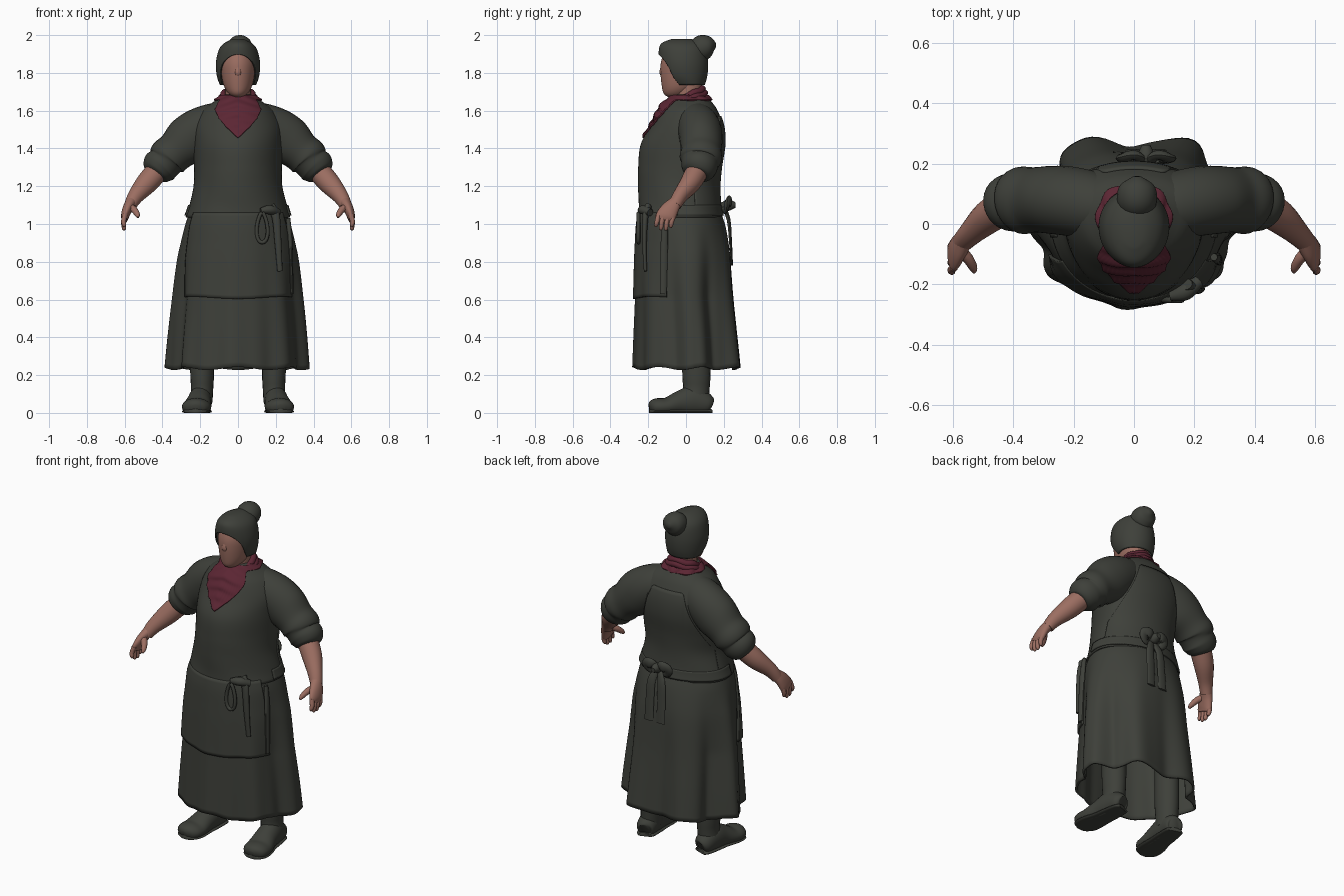
import bpy, bmesh, math
from mathutils import Vector

cube = bpy.data.objects.get("Cube")
if cube:
    bpy.data.objects.remove(cube)


def material(name, rgb):
    m = bpy.data.materials.new(name)
    m.use_nodes = True
    m.diffuse_color = (*rgb, 1)
    m.node_tree.nodes["Principled BSDF"].inputs["Base Color"].default_value = (*rgb, 1)
    return m


CLOTH = material("dark olive cloth", (0.048, 0.051, 0.042))
SKIN = material("skin", (0.33, 0.155, 0.12))
RED = material("wine red scarf", (0.105, 0.019, 0.033))


def grid(name, rows, mat, closed=True, caps=(), thick=0):
    """Skin a list of point rows into a smooth object."""
    bm = bmesh.new()
    vs = [[bm.verts.new(p) for p in row] for row in rows]
    n = len(rows[0])
    for a, b in zip(vs, vs[1:]):
        for i in range(n if closed else n - 1):
            j = (i + 1) % n
            bm.faces.new((a[i], a[j], b[j], b[i]))
    for c in caps:
        bm.faces.new(vs[c])
    bmesh.ops.remove_doubles(bm, verts=bm.verts, dist=0.0002)
    bmesh.ops.recalc_face_normals(bm, faces=bm.faces)
    me = bpy.data.meshes.new(name)
    bm.to_mesh(me)
    bm.free()
    me.materials.append(mat)
    me.shade_smooth()
    me.set_sharp_from_angle(angle=math.radians(50))
    ob = bpy.data.objects.new(name, me)
    bpy.context.collection.objects.link(ob)
    if thick:
        mod = ob.modifiers.new("thickness", "SOLIDIFY")
        mod.thickness = thick
        mod.offset = 0
    return ob


def spline(pts, steps=6):
    """Resample rows of numbers with a Catmull-Rom curve."""
    p = [pts[0]] + list(pts) + [pts[-1]]
    out = []
    for a, b, c, d in zip(p, p[1:], p[2:], p[3:]):
        for s in range(steps):
            t = s / steps
            out.append([0.5 * (2 * w + (y - v) * t + (2*v - 5*w + 4*y - z) * t*t
                               + (3*w - v - 3*y + z) * t**3) for v, w, y, z in zip(a, b, c, d)])
    return out + [list(pts[-1])]


def tube(name, pts, mat, ref=(0, 1, 0), n=20, steps=5, side=1, floor=False):
    """Sweep an ellipse along x, y, z, width, depth points."""
    path = spline(pts, steps)
    rows = []
    for i, q in enumerate(path):
        d = Vector(path[min(i + 1, len(path) - 1)][:3]) - Vector(path[max(i - 1, 0)][:3])
        s = d.cross(Vector(ref)).normalized()
        u = s.cross(d).normalized()
        row = [Vector(q[:3]) + s * q[3] * math.cos(k * math.tau / n)
               + u * q[4] * math.sin(k * math.tau / n) for k in range(n)]
        rows.append([(v.x * side, v.y, max(v.z, 0) if floor else v.z) for v in row])
    return grid(name, rows, mat, caps=(0, -1))


def surface(table, folds=None):
    """Surface from rows of z, centre y, half width, front y, back y."""
    dense = spline(sorted(table), 8)

    def at(angle, z, off=0):
        h = min(max(z, dense[0][0]), dense[-1][0])
        for a, b in zip(dense, dense[1:]):
            if h <= b[0]:
                break
        t = (h - a[0]) / max(b[0] - a[0], 1e-6)
        _, cy, rx, yf, yb = [p + (q - p) * t for p, q in zip(a, b)]
        c, s = math.cos(angle), math.sin(angle)
        k = 1 + (folds(angle, h) if folds else 0)
        ry = yb - cy if s > 0 else cy - yf
        return Vector((c * (rx * k + off), cy + s * (ry * k + off), z))
    return at


def shell(name, surf, low, high, mat, mid=-90, half=180, off=0, thick=0.01,
          cols=72, count=24, caps=(), ripple=None):
    """Patch of a surface, half degrees either side of mid, between two heights."""
    closed = half >= 180
    rows = []
    for r in range(count + 1):
        row = []
        for i in range(cols if closed else cols + 1):
            rel = -half + 2 * half * i / cols
            lo, hi = [h(rel) if callable(h) else h for h in (low, high)]
            z = lo + (hi - lo) * r / count
            o = off + (ripple(rel, z) if ripple else 0)
            row.append(surf(math.radians(mid + rel), z, o))
        rows.append(row)
    return grid(name, rows, mat, closed, caps, thick)


# Body garments
torso = surface([(1.04, 0, .272, -.247, .187), (1.10, 0, .253, -.245, .177), (1.2, 0, .23, -.248, .172),
                 (1.3, .03, .228, -.248, .18), (1.42, .06, .234, -.235, .198), (1.52, .07, .232, -.18, .192),
                 (1.6, .06, .187, -.14, .162), (1.64, .04, .13, -.112, .135), (1.68, .02, .076, -.06, .1)],
                lambda a, z: .012 * math.sin(5 * a + 24 * z) * max(0, 1.3 - z) * 2)


def pleats(a, z):
    """Soft pleats, pinched in at the four corners of the hem."""
    t = max(0, (1.0 - z) / .76)
    amp = .03 + .08 * max(0, math.sin(a))
    b = math.asin(math.sin(a))
    pinch = .12 * math.exp(-((b + .45) / .28) ** 2) + .14 * math.exp(-((b - .48) / .28) ** 2)
    return -t * (amp * math.cos(7 * (a - math.pi / 2)) + .015 * math.sin(16 * a)) - min(1, t * 2) * pinch


skirt = surface([(.22, .035, .381, -.268, .279), (.4, .03, .367, -.264, .265), (.6, .02, .347, -.259, .248),
                 (.8, .015, .32, -.256, .235), (.9, .01, .298, -.253, .222), (1.0, 0, .272, -.248, .2),
                 (1.08, 0, .245, -.235, .17)], pleats)
shell("blouse", torso, 1.035, 1.68, CLOTH, count=48, caps=(-1,))
shell("skirt", skirt, lambda r: .235 + .008 * math.cos(math.radians(7 * r)), 1.08, CLOTH,
      cols=128, count=32, thick=.012)
shell("apron", skirt, lambda r: .61 - .006 * math.cos(r * .07), 1.06, CLOTH, half=62, off=.01, thick=.014)
shell("back_bib", torso, 1.08, lambda r: 1.57 - .36 * (max(0, abs(r) - 28) / 47) ** .65, CLOTH,
      mid=90, half=75, off=.006, cols=48)
shell("waistband", torso, 1.045, 1.10, CLOTH, mid=90, half=100, off=.008, count=6)

# Sleeves, forearms, hands, legs and boots
for s, side in ((1, "left"), (-1, "right")):
    tube(side + "_sleeve", [(.06, .045, 1.545, .10, .09), (.13, .06, 1.525, .115, .11), (.21, .075, 1.485, .126, .115),
                            (.27, .08, 1.437, .128, .113), (.33, .08, 1.385, .108, .108), (.37, .078, 1.35, .108, .112),
                            (.39, .074, 1.325, .094, .1), (.415, .07, 1.3, .097, .095), (.435, .064, 1.275, .081, .082),
                            (.445, .06, 1.262, .062, .062)], CLOTH, side=s, n=28)
    tube(side + "_forearm", [(.41, .07, 1.3, .06, .06), (.48, .025, 1.22, .058, .055),
                             (.54, -.03, 1.15, .043, .04), (.57, -.06, 1.10, .033, .035)], SKIN, side=s)
    tube(side + "_palm", [(.563, -.05, 1.12, .03, .033), (.583, -.08, 1.085, .027, .045),
                          (.597, -.105, 1.045, .022, .052), (.6, -.115, 1.02, .014, .045)], SKIN, side=s)
    for i, tip in enumerate((.985, .968, .966, .98)):
        y = -.15 + .026 * i
        tube(f"{side}_finger_{i + 1}", [(.597, y + .006, 1.05, .014, .014), (.606, y - .003, 1.015, .013, .013),
                                        (.603, y - .008, tip + .01, .011, .011), (.601, y - .008, tip, .005, .005)],
             SKIN, side=s, n=10, steps=3)
    tube(side + "_thumb", [(.58, -.085, 1.095, .02, .02), (.55, -.115, 1.075, .018, .018),
                           (.533, -.145, 1.05, .014, .014), (.53, -.16, 1.035, .006, .006)], SKIN, side=s, n=12)
    tube(side + "_boot_shaft", [(.19, .055, .5, .065, .075), (.19, .055, .22, .063, .075),
                                (.19, .055, .13, .059, .07), (.195, .05, .06, .06, .07)], CLOTH, side=s)
    foot = [(.19, .13, .04, .03, .035), (.193, .115, .045, .053, .055), (.2, .04, .062, .062, .08),
            (.207, -.03, .052, .066, .066), (.217, -.1, .034, .077, .048), (.223, -.15, .032, .074, .046),
            (.225, -.18, .03, .055, .038), (.226, -.195, .027, .02, .018)]
    tube(side + "_boot_foot", foot, CLOTH, ref=(0, 0, 1), side=s, floor=True)
    tube(side + "_boot_sole", [(x, y, .008, w, .014) for x, y, z, w, h in foot], CLOTH,
         ref=(0, 0, 1), side=s, floor=True)

# Head, neck and hair
tube("neck", [(0, .04, 1.58, .07, .07), (0, .015, 1.66, .068, .072), (0, .01, 1.76, .07, .07)], SKIN)
face = surface([(1.672, -.06, .025, -.095, -.02), (1.69, -.05, .05, -.118, .02), (1.73, -.03, .074, -.128, .07),
                (1.8, -.01, .09, -.135, .09), (1.86, 0, .094, -.132, .1), (1.93, 0, .075, -.11, .09)])
shell("face", face, 1.672, 1.93, SKIN, thick=0, caps=(0, -1))
tube("nose", [(0, -.124, 1.845, .008, .006), (0, -.131, 1.805, .016, .01), (0, -.128, 1.785, .012, .006)],
     SKIN, n=12)
cap = surface([(1.72, .03, .085, -.07, .09), (1.78, 0, .107, -.12, .108), (1.85, -.01, .113, -.136, .113),
               (1.92, -.01, .098, -.14, .103), (1.955, -.015, .07, -.125, .08), (1.975, -.02, .03, -.075, .03)])
shell("hair", cap, lambda r: 1.737 + .16 * max(0, 1 - (r / 58) ** 2) ** .42, 1.975, CLOTH,
      cols=120, caps=(-1,), thick=.008)
tube("hair_bun", [(.01, .03, 1.90, .04, .04), (.01, .055, 1.915, .06, .058), (.01, .09, 1.934, .067, .068),
                  (.01, .13, 1.945, .055, .05), (.01, .158, 1.947, .012, .012)], CLOTH, ref=(0, 0, 1))

# Neck scarf
shell("scarf_drape", torso, lambda r: 1.655 - .2 * max(0, 1 - abs(r) / 50), 1.68, RED, off=.012, cols=96,
      ripple=lambda r, z: .005 * math.sin(z * 120 + abs(r) * .12), count=30)
for k, (lift, size) in enumerate(((0, 1), (.022, .85))):
    ring = []
    for i in range(41):
        a = i * math.tau / 40
        c, d = math.cos(a), math.sin(a)
        ring.append((.088 * size * c, .018 + (.078 if d > 0 else .105) * size * d,
                     1.657 + lift + .033 * d + .004 * math.sin(5 * a), .021, .019))
    tube(f"scarf_roll_{k + 1}", ring, RED, ref=(0, 0, 1), n=12, steps=1)

# Back bow and hanging ties
for s, side in ((1, "left"), (-1, "right")):
    tube(side + "_bow_loop", [(.04, .195, 1.09, .015, .012), (.04 + s * .035, .228, 1.12, .03, .016),
                              (.04 + s * .07, .218, 1.105, .032, .016), (.04 + s * .05, .208, 1.07, .02, .01),
                              (.04, .195, 1.085, .012, .01)], CLOTH, n=10)
    x = .04 + s * .032
    tube(side + "_bow_tail", [(.04, .2, 1.09, .014, .01), (x, .226, 1.02, .026, .01), (x + s * .006, .236, .9, .028, .008),
                              (x + s * .008, .243, .78, .029, .006)], CLOTH, n=10)
tube("bow_knot", [(.04, .19, 1.09, .02, .02), (.04, .225, 1.1, .028, .03), (.04, .262, 1.1, .014, .014)],
     CLOTH, ref=(0, 0, 1), n=12)

# Front strap, key loop and side tie
tube("front_strap", [(.17, -.2, 1.09, .03, .02), (.2, -.215, 1.04, .022, .016), (.212, -.22, .9, .018, .012),
                     (.222, -.215, .75, .014, .008)], CLOTH, n=12)
tube("strap_knot", [(.12, -.24, 1.07, .015, .015), (.17, -.225, 1.075, .028, .025), (.215, -.19, 1.06, .02, .02)],
     CLOTH, ref=(0, 0, 1), n=12)
loop = [(.128 + .026 * math.sin(a) * (1.1 - .3 * math.cos(a)), -.252, .98 + .078 * math.cos(a), .01, .01)
        for a in (i * math.tau / 24 for i in range(25))]
tube("hanging_loop", loop, CLOTH, n=8, steps=1)
tube("side_tie", [(.265, -.11, 1.03, .012, .012), (.277, -.115, .9, .012, .02), (.285, -.12, .63, .009, .018)],
     CLOTH, n=10)
